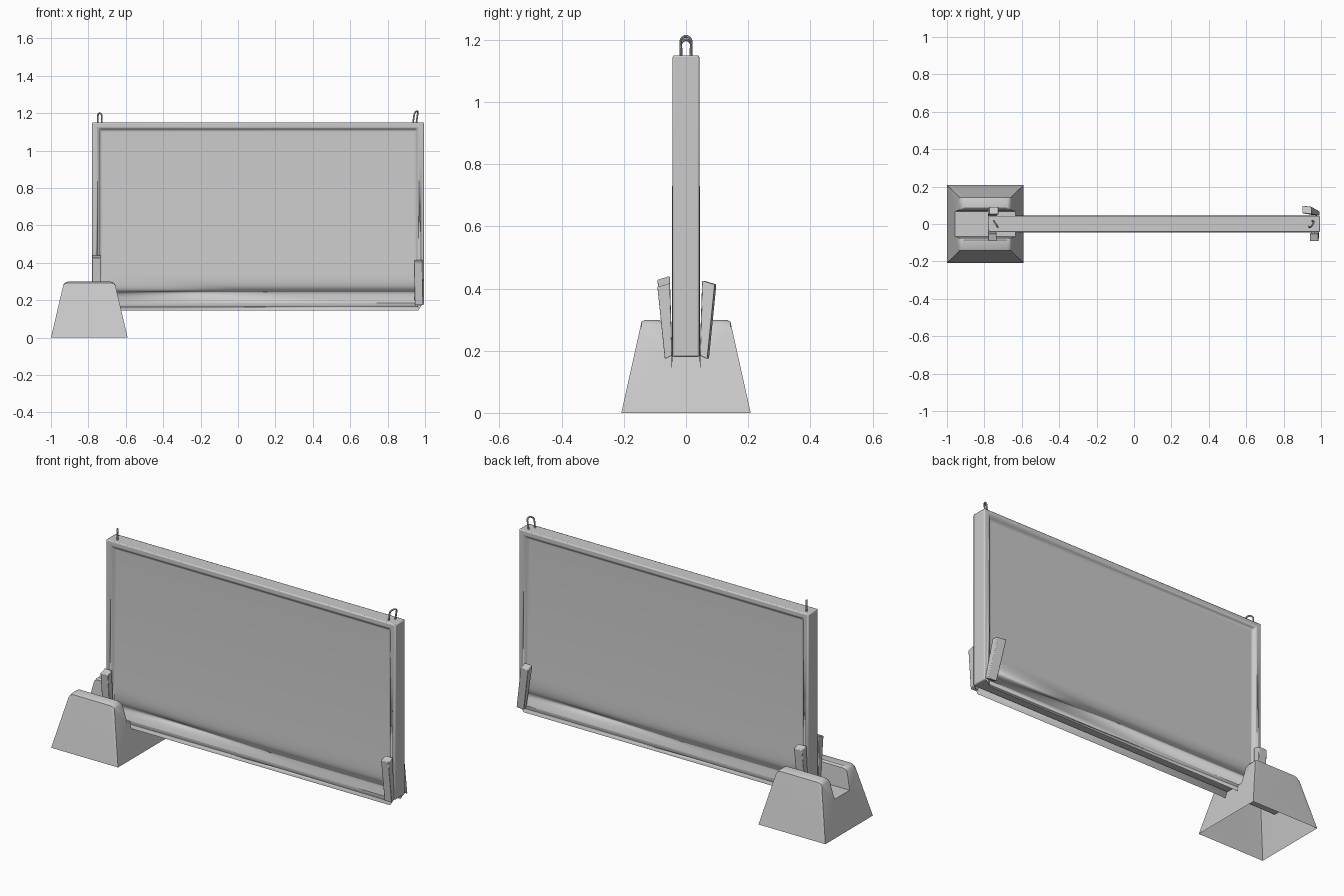
import bpy, bmesh, math
from mathutils import Vector

if "Cube" in bpy.data.objects:
    bpy.data.objects.remove(bpy.data.objects["Cube"])

concrete = bpy.data.materials.new("concrete grey")
concrete.use_nodes = True
GREY = (0.6, 0.6, 0.6, 1)
concrete.diffuse_color = GREY
concrete.node_tree.nodes["Principled BSDF"].inputs["Base Color"].default_value = GREY


def finish(name, bm, bevel=0.0, angle=35):
    """Turn a bmesh into a shaded, optionally bevelled object."""
    bmesh.ops.recalc_face_normals(bm, faces=bm.faces)
    mesh = bpy.data.meshes.new(name)
    bm.to_mesh(mesh)
    bm.free()
    mesh.materials.append(concrete)
    obj = bpy.data.objects.new(name, mesh)
    bpy.context.collection.objects.link(obj)
    bpy.ops.object.select_all(action="DESELECT")
    obj.select_set(True)
    bpy.context.view_layer.objects.active = obj
    if bevel:
        mod = obj.modifiers.new("soft edges", "BEVEL")
        mod.width = bevel
        mod.segments = 2
        mod.limit_method = "ANGLE"
        mod.angle_limit = math.radians(35)
    bpy.ops.object.shade_smooth_by_angle(angle=math.radians(angle))
    return obj


def loft(bm, loops, cap_start=True, cap_end=True, closed=True):
    """Skin a list of matching point loops."""
    rings = [[bm.verts.new(p) for p in loop] for loop in loops]
    n = len(rings[0])
    for a, b in zip(rings, rings[1:]):
        for i in range(n if closed else n - 1):
            j = (i + 1) % n
            bm.faces.new((a[i], a[j], b[j], b[i]))
    if cap_start:
        bm.faces.new(rings[0])
    if cap_end:
        bm.faces.new(rings[-1])


# Wall slab: raised frame, recessed field and sloping foot band on both sides
def rect(x0, x1, z0, z1, y):
    return [(x0, y, z0), (x1, y, z0), (x1, y, z1), (x0, y, z1)]


def face_loops(side):
    y = side * 0.043
    return [rect(-0.735, 0.95, 0.35, 1.108, y - side * 0.016),
            rect(-0.747, 0.962, 0.2, 1.122, y),
            rect(-0.78, 0.995, 0.18, 1.15, y)]


bm = bmesh.new()
loft(bm, face_loops(-1) + face_loops(1)[::-1])
finish("wall_slab", bm, 0.006)


# Footing: hollow tapered block with a slot along the top
def footing_section(inset, top):
    half = [(0.208, 0), (0.147, 0.275), (0.143, top - 0.006), (0.133, top),
            (0.085, top), (0.075, top - 0.008), (0.066, 0.183)]
    outline = [(-y, z) for y, z in half] + half[::-1]
    return [(0.205 - 0.235 * z - inset, y, z) for y, z in outline]


bm = bmesh.new()
ends = [footing_section(0, 0.283), footing_section(0.006, 0.294),
        footing_section(0.02, 0.299)]
right = [[(-0.795 + x, y, z) for x, y, z in s] for s in ends]
left = [[(-0.795 - x, y, z) for x, y, z in s] for s in ends]
loft(bm, left + right[::-1], closed=False)
finish("footing", bm)


# Wedges: tapered blocks leaning out from the slab
def wedge(name, side, x_low, x_top, width, height, tilt=0.0):
    bm = bmesh.new()
    loops = []
    for x, z, y0, y1 in ((x_low, 0.185, 0.044, 0.068),
                         (x_top, height, 0.052, 0.092)):
        w = width / 2
        loops.append([(x - w, side * (y0 + tilt), z), (x + w, side * y0, z),
                      (x + w, side * y1, z - 0.012),
                      (x - w, side * (y1 + tilt), z - 0.012)])
    loft(bm, loops)
    finish(name, bm, 0.003)


wedge("footing_wedge_front", -1, -0.757, -0.757, 0.045, 0.44)
wedge("footing_wedge_back", 1, -0.757, -0.75, 0.05, 0.425)
wedge("end_wedge_front", -1, 0.968, 0.963, 0.045, 0.417)
wedge("end_wedge_back", 1, 0.967, 0.925, 0.05, 0.425, 0.006)


# Lifting loops: bent rods set diagonally into the top edge
def lifting_loop(name, x, lean, spread, height):
    radius, sides = 0.0045, 8
    path = [Vector((x + spread, 0.015, 1.13))]
    for i in range(13):
        a = math.pi * i / 12
        c, s = math.cos(a), math.sin(a)
        path.append(Vector((x + lean * (0.6 + 0.4 * s) + spread * c,
                            0.017 * c, height - 0.022 + 0.018 * s)))
    path.append(Vector((x - spread, -0.015, 1.13)))
    loops = []
    across = Vector((0.017, -spread, 0)).normalized()
    for i, p in enumerate(path):
        t = (path[min(i + 1, len(path) - 1)] - path[max(i - 1, 0)]).normalized()
        u = (across - t * across.dot(t)).normalized()
        v = t.cross(u)
        loops.append([p + radius * (u * math.cos(k * math.tau / sides)
                                    + v * math.sin(k * math.tau / sides))
                      for k in range(sides)])
    bm = bmesh.new()
    loft(bm, loops)
    finish(name, bm)


lifting_loop("lifting_loop_right", -0.739, 0.0, -0.011, 1.204)
lifting_loop("lifting_loop_left", 0.942, 0.015, 0.009, 1.215)
